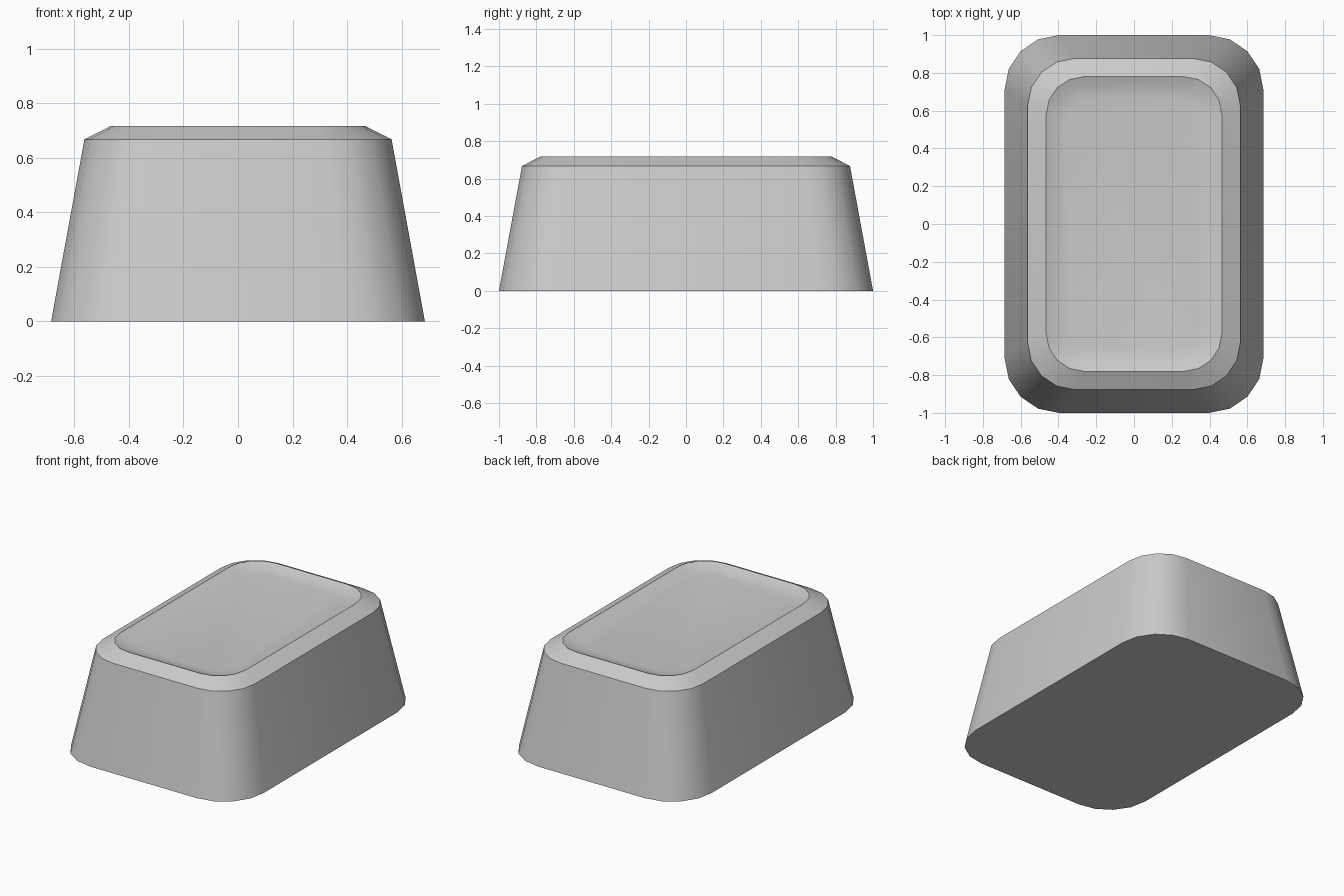
import bpy, bmesh
from math import radians, cos, sin

if "Cube" in bpy.data.objects:
    bpy.data.objects.remove(bpy.data.objects["Cube"])


def rounded_loop(bm, hx, hy, r, z, segs=4):
    """Ring of vertices around a rounded rectangle."""
    loop = []
    for q, (sx, sy) in enumerate([(1, 1), (-1, 1), (-1, -1), (1, -1)]):
        for i in range(segs + 1):
            a = radians(90 * q + 90 * i / segs)
            loop.append(bm.verts.new((sx * (hx - r) + r * cos(a),
                                      sy * (hy - r) + r * sin(a), z)))
    return loop


# Section rings: half width, half depth, corner radius, height
sections = [
    (0.685, 1.0, 0.29, 0.0),      # base
    (0.563, 0.877, 0.25, 0.667),  # top of tapered wall
    (0.465, 0.78, 0.20, 0.717),   # rim of bevel
    (0.41, 0.725, 0.16, 0.695),   # edge of shallow dish
    (0.35, 0.665, 0.12, 0.687),   # dish floor
]

bm = bmesh.new()
rings = [rounded_loop(bm, *s) for s in sections]
for low, high in zip(rings, rings[1:]):
    n = len(low)
    for i in range(n):
        j = (i + 1) % n
        bm.faces.new((low[i], low[j], high[j], high[i]))
bm.faces.new(rings[0][::-1])
bm.faces.new(rings[-1])

mesh = bpy.data.meshes.new("tapered_key")
bm.to_mesh(mesh)
bm.free()
key = bpy.data.objects.new("tapered_key", mesh)
bpy.context.collection.objects.link(key)

# Smooth corners, crisp bevel edges
bpy.context.view_layer.objects.active = key
key.select_set(True)
bpy.ops.object.shade_smooth_by_angle(angle=radians(30))
